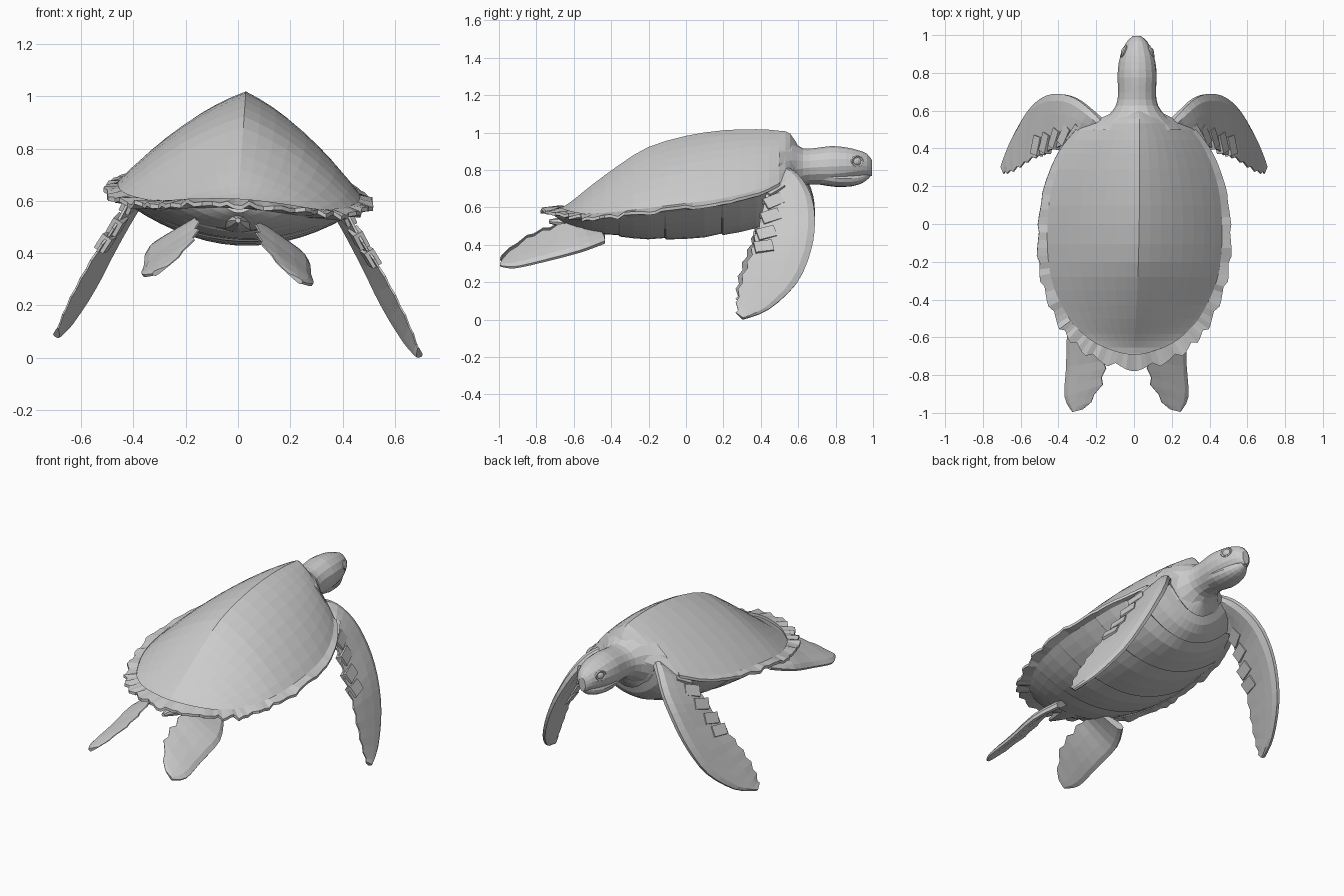
import bpy, bmesh, math, random
from mathutils import Vector, Matrix

if "Cube" in bpy.data.objects:
    bpy.data.objects.remove(bpy.data.objects["Cube"])

random.seed(4)
parts = []


def pose(p):
    # the whole animal rolls slightly to one side
    x, y, z = p
    return (x + 0.07 * max(0, z - 0.6), y, z - 0.055 * x)


def finish(name, bm):
    bmesh.ops.remove_doubles(bm, verts=bm.verts, dist=0.0004)
    bmesh.ops.recalc_face_normals(bm, faces=bm.faces)
    for v in bm.verts:
        v.co = pose(v.co)
    me = bpy.data.meshes.new(name)
    bm.to_mesh(me)
    bm.free()
    ob = bpy.data.objects.new(name, me)
    bpy.context.collection.objects.link(ob)
    parts.append(ob)
    return ob


def loft(name, rings, closed=True, caps=True):
    bm = bmesh.new()
    rows = [[bm.verts.new(p) for p in r] for r in rings]
    n = len(rows[0])
    for a, b in zip(rows, rows[1:]):
        for i in range(n if closed else n - 1):
            j = (i + 1) % n
            bm.faces.new((a[i], a[j], b[j], b[i]))
    if closed and caps:
        bm.faces.new(rows[0])
        bm.faces.new(rows[-1])
    return finish(name, bm)


def spline(pts, n):
    # smooth curve through points of any dimension, n steps per span
    out = []
    for i in range(len(pts) - 1):
        p = [pts[max(i - 1, 0)], pts[i], pts[i + 1], pts[min(i + 2, len(pts) - 1)]]
        for k in range(n):
            t = k / n
            out.append(tuple(0.5 * (2 * b + (c - a) * t + (2 * a - 5 * b + 4 * c - d) * t * t
                             + (3 * b - a - 3 * c + d) * t ** 3) for a, b, c, d in zip(*p)))
    out.append(tuple(pts[-1]))
    return out


def ellipse_loft(name, stations, sides=16, n=2):
    rings = []
    for y, zc, rx, rz in spline(stations, n):
        rings.append([(rx * math.cos(a), y, zc + rz * math.sin(a))
                      for a in (2 * math.pi * k / sides for k in range(sides))])
    return loft(name, rings)


# Body stations: y, half width, ridge height, rim height, belly height
BODY = [(0.61, 0.09, 0.925, 0.85, 0.71), (0.56, 0.20, 1.005, 0.81, 0.64),
        (0.50, 0.31, 1.02, 0.75, 0.56), (0.38, 0.395, 1.028, 0.70, 0.50),
        (0.20, 0.46, 1.022, 0.66, 0.462), (0.0, 0.482, 0.992, 0.635, 0.442),
        (-0.20, 0.475, 0.932, 0.61, 0.44), (-0.35, 0.44, 0.84, 0.59, 0.455),
        (-0.50, 0.365, 0.73, 0.575, 0.48), (-0.58, 0.295, 0.665, 0.575, 0.50),
        (-0.65, 0.20, 0.615, 0.585, 0.53), (-0.70, 0.06, 0.60, 0.595, 0.565)]
rows = spline(BODY, 2)
ts = [k / 8 for k in range(-8, 9)]

# Carapace: ridged dome
loft("carapace", [[(w * t, y, rim + (top - rim) * (1 - 0.5 * abs(t) - 0.5 * t * t)) for t in ts]
                  for y, w, top, rim, bel in rows], closed=False)

# Plastron: belly with overlapping plates
belly = []
for i, (y, w, top, rim, bel) in enumerate(rows):
    def line(dy, dz):
        return [(w * t, y + dy, bel + dz * (1 - t * t) + (rim - bel) * t * t) for t in ts]
    belly.append(line(0, 0))
    if i % 3 == 2 and i < 20:
        belly.append(line(-0.008, 0.008))
loft("plastron", belly, closed=False)

# Marginal scutes: jagged fringe round the shell
side = [(w, y, rim) for y, w, top, rim, bel in BODY[2:]]
edge = spline(side + [(-x, y, z) for x, y, z in reversed(side)], 5)
fringe = []
for i, p in enumerate(edge):
    a, b = Vector(edge[max(i - 1, 0)]), Vector(edge[min(i + 1, len(edge) - 1)])
    d = b - a
    out = Vector((-d.y, d.x, 0)).normalized()
    if out.dot(Vector((p[0], p[1] + 0.1, 0))) < 0:
        out = -out
    back = min(1, max(0, (0.5 - p[1]) / 0.7))
    rear = min(1, max(0, (-0.35 - p[1]) / 0.3))
    k = i if i < len(edge) / 2 else len(edge) - 1 - i
    tooth = (0.6, 0.8, 1.0, 1.12)[k % 4]
    wid = 0.008 + (0.028 + 0.026 * rear) * back * (1 + (tooth - 1) * back)
    jit = random.uniform(-0.012, 0.012) * back
    q = Vector(p)
    fringe.append([q - out * 0.02 + Vector((0, 0, 0.022)), q + out * wid + Vector((0, 0, 0.008 + jit)),
                   q + out * wid + Vector((0, 0, -0.008 + jit)), q - out * 0.02 + Vector((0, 0, -0.015))])
loft("marginal_scutes", fringe)

# Neck and head
ellipse_loft("neck_and_head", [(0.50, 0.79, 0.25, 0.17), (0.57, 0.815, 0.16, 0.145),
             (0.63, 0.825, 0.112, 0.10), (0.70, 0.83, 0.10, 0.098), (0.78, 0.834, 0.104, 0.104),
             (0.86, 0.837, 0.097, 0.094), (0.92, 0.838, 0.079, 0.079), (0.97, 0.835, 0.053, 0.062),
             (0.998, 0.82, 0.022, 0.042)])
ellipse_loft("lower_jaw", [(0.70, 0.79, 0.07, 0.055), (0.80, 0.772, 0.087, 0.052),
             (0.89, 0.768, 0.072, 0.045), (0.95, 0.776, 0.045, 0.034), (0.984, 0.785, 0.017, 0.016)])

# Eyes with raised lids
for s, tag in ((1, "right"), (-1, "left")):
    turn = Matrix.Translation((s * 0.072, 0.918, 0.86)) @ Matrix.Rotation(s * 0.4, 4, 'Z')
    bm = bmesh.new()
    bmesh.ops.create_uvsphere(bm, u_segments=12, v_segments=8, radius=0.024,
                              matrix=turn @ Matrix.Diagonal((0.6, 1, 0.9, 1)))
    finish(tag + "_eye", bm)
    lid = []
    for k in range(15):
        a = 2 * math.pi * k / 14
        lid.append([turn @ Vector((s * 0.008 * math.sin(b), (0.03 + 0.007 * math.cos(b)) * math.cos(a),
                                   (0.025 + 0.007 * math.cos(b)) * math.sin(a)))
                    for b in (2 * math.pi * j / 5 for j in range(5))])
    loft(tag + "_eyelid", lid, caps=False)


def flipper(name, lead, trail, s, thick, cx, n, jag):
    # blade between a leading and a trailing edge
    L = [Vector(p) for p in spline(lead, n)]
    T = [Vector(p) for p in spline(trail, n)]
    mid = [(a + b) / 2 for a, b in zip(L, T)]
    prof = [(0, 0.2), (0.3, 0.55), (0.65, 0.9), (0.88, 1), (1, 0.45)]
    rings, last = [], len(L) - 1
    for i in range(last + 1):
        c = L[i] - T[i]
        nor = c.cross(mid[min(i + 1, last)] - mid[max(i - 1, 0)]).normalized()
        th = thick * (1 - 0.55 * i / last)
        t0 = T[i] - c.normalized() * (jag if i % 2 else -jag) * (i > last / 3)
        ring = [t0 + (L[i] - t0) * u + nor * h * th for u, h in prof]
        ring += [t0 + (L[i] - t0) * u - nor * h * th for u, h in reversed(prof)]
        rings.append([(s * p.x + cx, p.y, p.z) for p in ring])
    loft(name, rings)
    return L, T


FRONT_LEAD = [(0.17, 0.54, 0.83), (0.235, 0.605, 0.79), (0.315, 0.67, 0.69), (0.40, 0.692, 0.555),
              (0.48, 0.67, 0.40), (0.56, 0.595, 0.235), (0.645, 0.445, 0.10), (0.695, 0.31, 0.05)]
FRONT_TRAIL = [(0.22, 0.45, 0.74), (0.34, 0.43, 0.69), (0.405, 0.41, 0.605), (0.475, 0.375, 0.48),
               (0.54, 0.35, 0.385), (0.60, 0.31, 0.28), (0.655, 0.28, 0.17), (0.69, 0.275, 0.08)]
HIND_LEAD = [(0.24, -0.43, 0.435), (0.305, -0.56, 0.39), (0.315, -0.75, 0.34),
             (0.325, -0.91, 0.305), (0.285, -0.99, 0.31)]
HIND_TRAIL = [(0.09, -0.48, 0.53), (0.12, -0.60, 0.535), (0.115, -0.72, 0.50),
              (0.135, -0.85, 0.445), (0.22, -0.975, 0.35)]

for s, tag in ((1, "right"), (-1, "left")):
    L, T = flipper(tag + "_front_flipper", FRONT_LEAD, FRONT_TRAIL, s, 0.03, 0, 3, 0.008)
    flipper(tag + "_hind_flipper", HIND_LEAD, HIND_TRAIL, s, 0.022, -0.04, 3, 0.012)
    # Row of raised scales along the trailing edge
    bm = bmesh.new()
    for i in range(3, 12, 2):
        c, d = (L[i] - T[i]).normalized(), (T[i + 1] - T[i - 1]).normalized()
        nor = c.cross(d).normalized()
        d = nor.cross(c)
        at = T[i] + c * 0.06
        box = Matrix((c * 0.10, d * 0.065, nor * 0.042)).transposed().to_4x4()
        m = Matrix.Diagonal((s, 1, 1, 1)) @ Matrix.Translation(at) @ box
        bmesh.ops.create_cube(bm, size=1, matrix=m)
    finish(tag + "_flipper_scales", bm)

# Short tail under the back of the shell
ellipse_loft("tail", [(-0.52, 0.52, 0.09, 0.035), (-0.64, 0.53, 0.045, 0.03), (-0.73, 0.535, 0.01, 0.01)], 8)

# Rest the lowest point on the ground and centre lengthwise
pts = [v.co for o in parts for v in o.data.vertices]
low = min(p.z for p in pts)
mid_y = (min(p.y for p in pts) + max(p.y for p in pts)) / 2
for o in parts:
    o.data.transform(Matrix.Translation((0, -mid_y, -low)))
